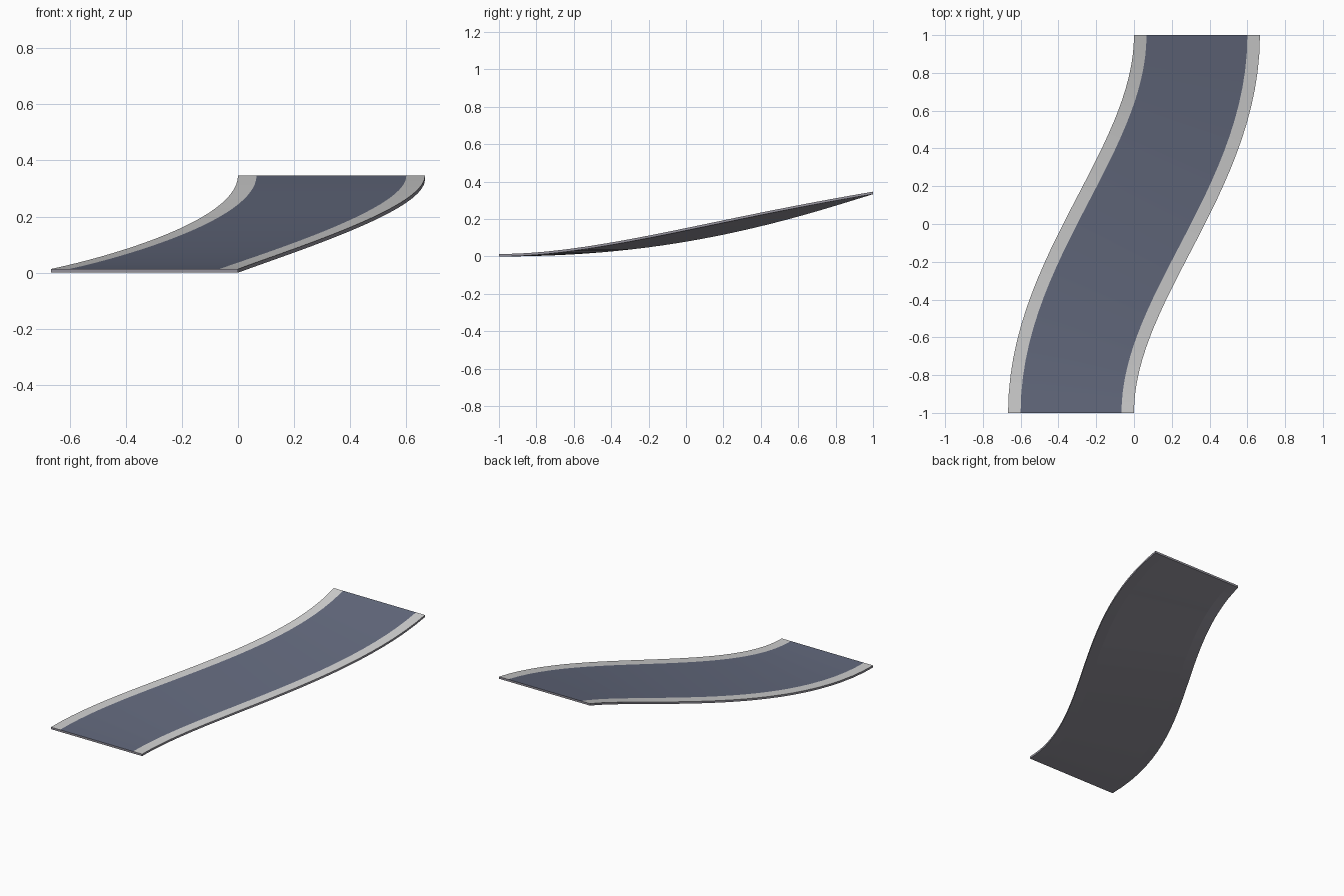
import bpy, bmesh
from mathutils import Vector

if "Cube" in bpy.data.objects:
    bpy.data.objects.remove(bpy.data.objects["Cube"])

def material(name, rgb):
    m = bpy.data.materials.new(name)
    m.diffuse_color = (*rgb, 1)
    m.use_nodes = True
    m.node_tree.nodes["Principled BSDF"].inputs["Base Color"].default_value = m.diffuse_color
    return m

asphalt = material("asphalt blue grey", (0.127, 0.145, 0.21))
kerb = material("light kerb grey", (0.63, 0.63, 0.63))
base = material("base grey", (0.30, 0.29, 0.335))

# Centre line: an S-bend that starts level and climbs
HANDLE = 0.72
P = [Vector(p) for p in ((-1/3, -1, 0), (-1/3, -1 + HANDLE, 0),
                         (1/3, 1 - HANDLE, 0.175), (1/3, 1, 0.333))]
THICK, HALF, LANE, STEPS = 0.0133, 1/3, 0.267, 28

def centre(t):
    s = 1 - t
    pos = P[0]*s**3 + P[1]*3*s*s*t + P[2]*3*s*t*t + P[3]*t**3
    d = (P[1]-P[0])*s*s + (P[2]-P[1])*2*s*t + (P[3]-P[2])*t*t
    return pos, Vector((d.y, -d.x, 0)).normalized()

def loft(name, left, right, top_mat):
    """Sweep a flat slab between two offsets from the centre line."""
    bm = bmesh.new()
    rings = []
    for i in range(STEPS + 1):
        pos, side = centre(i / STEPS)
        up = Vector((0, 0, THICK))
        rings.append([bm.verts.new(v) for v in (
            pos + side*left, pos + side*right,
            pos + side*right + up, pos + side*left + up)])
    for a, b in zip(rings, rings[1:]):
        for k in range(4):
            # inner walls between the strips are left out
            if (k == 1 and right < HALF) or (k == 3 and left > -HALF):
                continue
            n = (k + 1) % 4
            f = bm.faces.new((a[k], a[n], b[n], b[k]))
            f.material_index = 1 if k == 2 else 0
    bm.faces.new(rings[0][::-1])
    bm.faces.new(rings[-1])
    bmesh.ops.recalc_face_normals(bm, faces=bm.faces)
    # make sure the top faces point up
    if any(f.material_index == 1 and f.normal.z < 0 for f in bm.faces):
        bmesh.ops.reverse_faces(bm, faces=bm.faces)
    me = bpy.data.meshes.new(name)
    bm.to_mesh(me)
    bm.free()
    me.materials.append(base)
    me.materials.append(top_mat)
    ob = bpy.data.objects.new(name, me)
    bpy.context.collection.objects.link(ob)
    bpy.context.view_layer.objects.active = ob
    ob.select_set(True)
    bpy.ops.object.shade_smooth_by_angle(angle=0.5)
    ob.select_set(False)

# Driving lane and the two edge strips
loft("road_lane", -LANE, LANE, asphalt)
loft("left_edge_strip", -HALF, -LANE, kerb)
loft("right_edge_strip", LANE, HALF, kerb)
